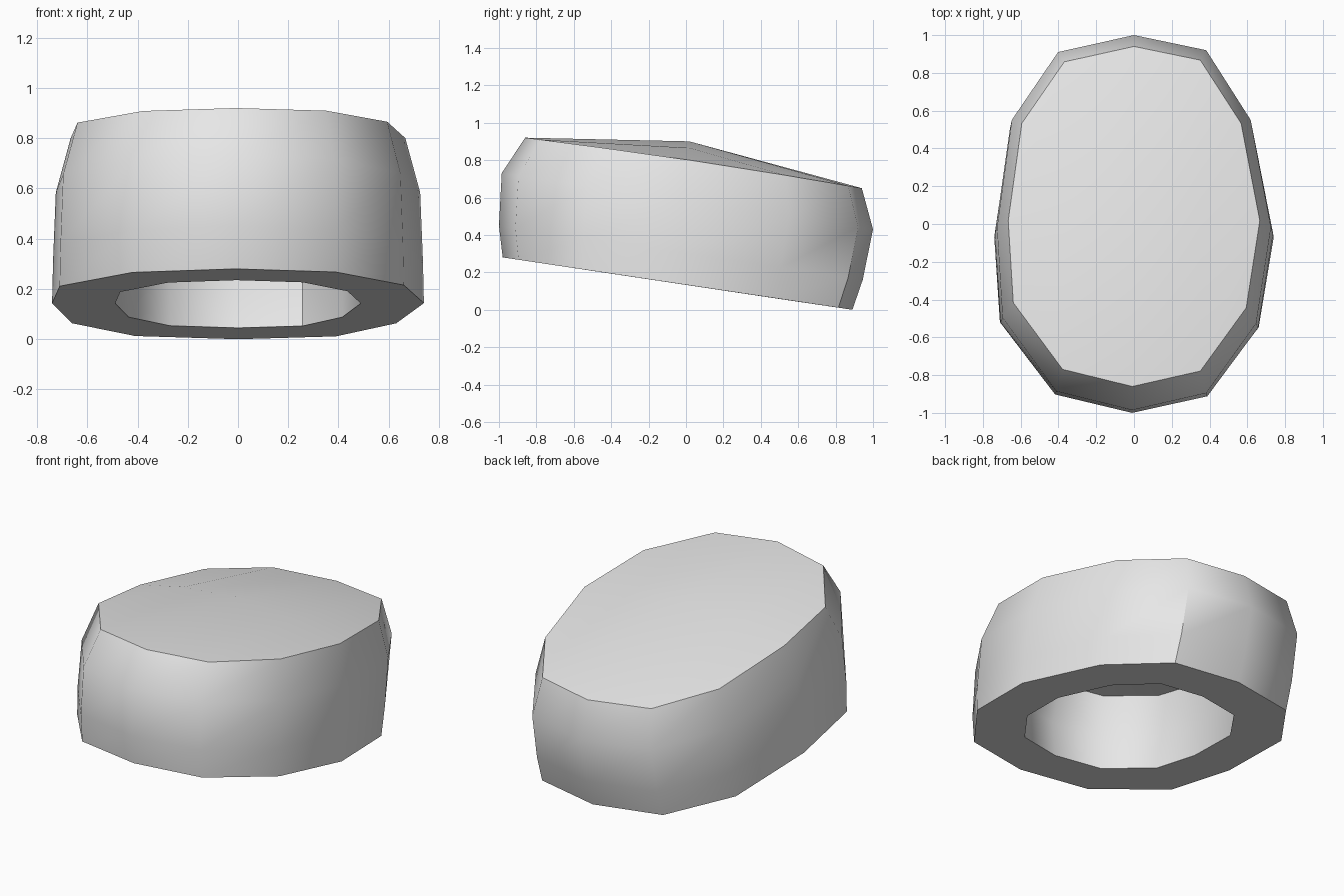
import bpy, bmesh, math

if "Cube" in bpy.data.objects:
    bpy.data.objects.remove(bpy.data.objects["Cube"])

# Twelve-sided oval outline, counter-clockwise from the front
OUTLINE = [(-.01, -.99), (.39, -.90), (.66, -.53), (.74, -.02), (.63, .55), (.39, .92),
           (0, 1), (-.41, .91), (-.66, .55), (-.74, -.02), (-.71, -.50), (-.42, -.89)]


def ring(bm, sx, y_front, y_back, z_front, z_back, lift=0):
    """Oval ring squeezed to a width and y range, tilted from front to back."""
    verts = []
    for x, y in OUTLINE:
        t = (y + .99) / 1.99
        z = z_front + (z_back - z_front) * t + lift * math.sin(math.pi * t)
        verts.append(bm.verts.new((x * sx, y_front + (y_back - y_front) * t, z)))
    return verts


def bridge(bm, a, b):
    n = len(a)
    for i in range(n):
        j = (i + 1) % n
        bm.faces.new((a[i], a[j], b[j], b[i]))


def dome(bm, r, rise):
    """Close a ring with quads over a raised middle row."""
    mids = []
    for front, back, k in ((11, 7, .65), (0, 6, 1), (1, 5, .65)):
        x = (r[front].co.x + r[back].co.x) / 2
        y = (r[3].co.y + r[9].co.y) / 2
        z = (r[3].co.z + r[9].co.z) / 2 + rise * k
        mids.append(bm.verts.new((x, y, z)))
    left, mid, right = mids
    for quad in ((r[10], r[11], left, r[9]), (r[9], left, r[7], r[8]),
                 (r[11], r[0], mid, left), (left, mid, r[6], r[7]),
                 (r[0], r[1], right, mid), (mid, right, r[5], r[6]),
                 (r[1], r[2], r[3], right), (right, r[3], r[4], r[5])):
        bm.faces.new(quad)


bm = bmesh.new()

# Outer wall and gently domed top
outer = [ring(bm, 1, -.98, .89, .28, 0),
         ring(bm, .995, -1, .945, .45, .16),
         ring(bm, .98, -.985, 1, .73, .43),
         ring(bm, .90, -.86, .94, .92, .65, .012)]
for a, b in zip(outer, outer[1:]):
    bridge(bm, a, b)
dome(bm, outer[-1], .10)

# Hollow underside with a thick rim
inner = [ring(bm, .66, -.68, .585, .235, .045),
         ring(bm, .66, -.70, .65, .45, .22),
         ring(bm, .62, -.64, .67, .67, .44)]
bridge(bm, outer[0], inner[0])
for a, b in zip(inner, inner[1:]):
    bridge(bm, a, b)
dome(bm, inner[-1], .09)

bmesh.ops.recalc_face_normals(bm, faces=bm.faces)
mesh = bpy.data.meshes.new("hollow_cap")
bm.to_mesh(mesh)
bm.free()
cap = bpy.data.objects.new("hollow_cap", mesh)
bpy.context.collection.objects.link(cap)

# Single light grey
grey = bpy.data.materials.new("light_grey")
grey.diffuse_color = (.8, .8, .8, 1)
grey.use_nodes = True
grey.node_tree.nodes["Principled BSDF"].inputs["Base Color"].default_value = grey.diffuse_color
mesh.materials.append(grey)

# Smooth sides, sharp rims
bpy.context.view_layer.objects.active = cap
cap.select_set(True)
bpy.ops.object.shade_smooth_by_angle(angle=math.radians(45))
